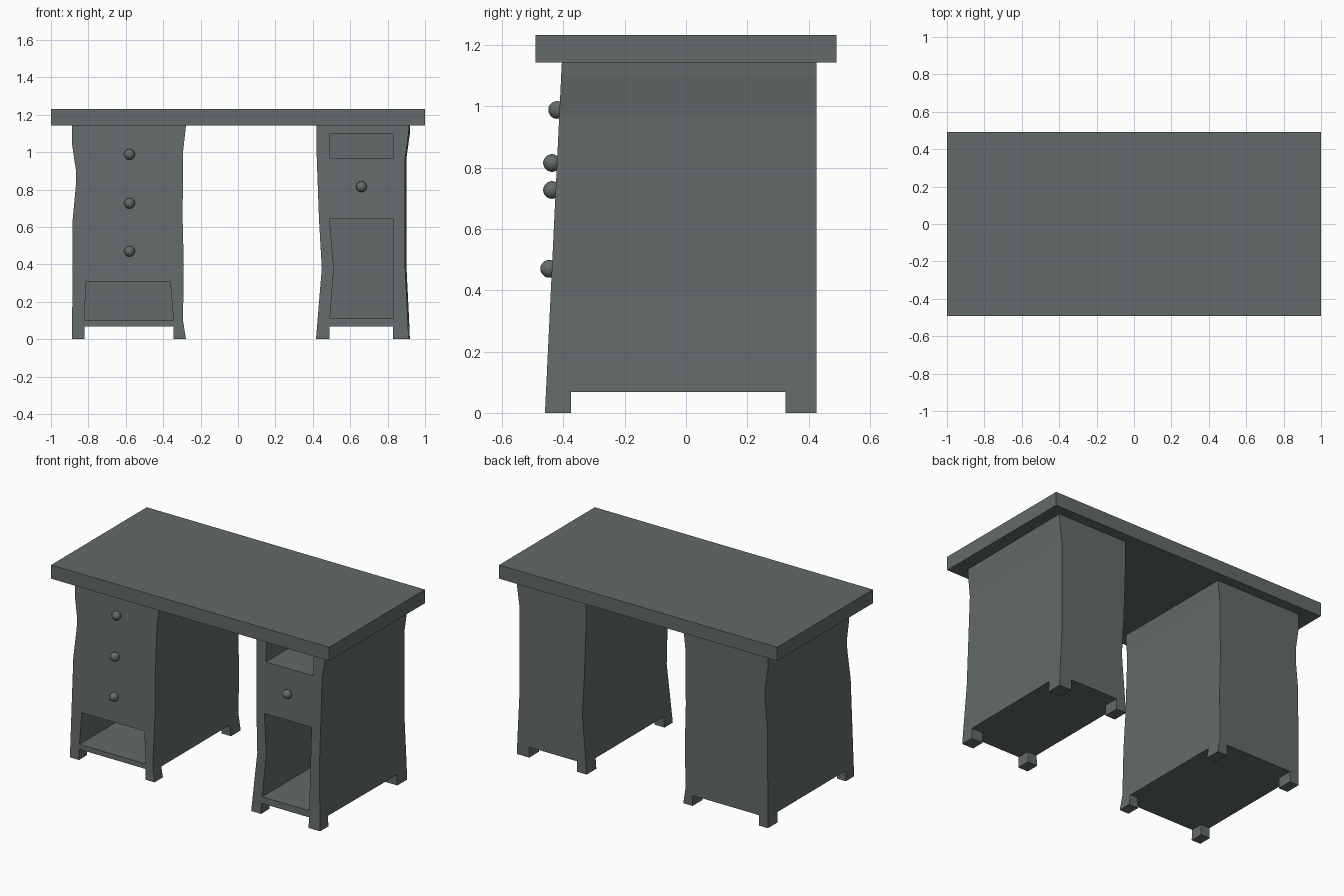
import bpy, bmesh
from mathutils import Matrix

if "Cube" in bpy.data.objects:
    bpy.data.objects.remove(bpy.data.objects["Cube"])

# one painted-wood colour for the whole desk
paint = bpy.data.materials.new("slate_grey_paint")
paint.diffuse_color = (0.125, 0.147, 0.143, 1)
paint.use_nodes = True
paint.node_tree.nodes["Principled BSDF"].inputs["Base Color"].default_value = paint.diffuse_color

TOP, BACK, FOOT = 1.143, 0.425, 0.068


def front_y(z):
    return -0.46 + 0.055 * z / TOP


def at(profile, z):
    # linear interpolation along (z, x) points
    for (z0, x0), (z1, x1) in zip(profile, profile[1:]):
        if z <= z1:
            return x0 + (x1 - x0) * (z - z0) / (z1 - z0)
    return profile[-1][1]


def finish(name, bm):
    bmesh.ops.recalc_face_normals(bm, faces=bm.faces)
    mesh = bpy.data.meshes.new(name)
    bm.to_mesh(mesh)
    bm.free()
    mesh.materials.append(paint)
    ob = bpy.data.objects.new(name, mesh)
    bpy.context.collection.objects.link(ob)
    return ob


def prism(name, outline, y0, y1):
    # xz outline extruded along y
    bm = bmesh.new()
    a = [bm.verts.new((x, y0, z)) for x, z in outline]
    b = [bm.verts.new((x, y1, z)) for x, z in outline]
    bm.faces.new(a)
    bm.faces.new(b[::-1])
    n = len(a)
    for i in range(n):
        j = (i + 1) % n
        bm.faces.new((a[i], b[i], b[j], a[j]))
    return finish(name, bm)


def box(name, x0, x1, y0, y1, z0, z1):
    return prism(name, [(x0, z0), (x1, z0), (x1, z1), (x0, z1)], y0, y1)


def cut(ob, cutter):
    cutter.hide_render = True
    mod = ob.modifiers.new("cut", "BOOLEAN")
    mod.operation = "DIFFERENCE"
    mod.solver = "EXACT"
    mod.object = cutter
    bpy.context.view_layer.objects.active = ob
    bpy.ops.object.modifier_apply(modifier=mod.name)
    bpy.data.objects.remove(cutter)


def pedestal(name, left, right, back_flare, foot_gap, cubbies):
    # wavy-sided body with a leaning front
    bm = bmesh.new()
    rings = []
    for z in sorted({p[0] for p in left + right}):
        l, r, f = at(left, z), at(right, z), front_y(z)
        corners = [(l, f), (r, f), (r + back_flare, BACK), (l, BACK)]
        rings.append([bm.verts.new((x, y, z)) for x, y in corners])
    for a, b in zip(rings, rings[1:]):
        for i in range(4):
            j = (i + 1) % 4
            bm.faces.new((a[i], a[j], b[j], b[i]))
    bm.faces.new(rings[0][::-1])
    bm.faces.new(rings[-1])
    ob = finish(name, bm)
    # gaps between the four feet
    cut(ob, box("foot_gap_x", *foot_gap, -1, 1, -0.1, FOOT))
    cut(ob, box("foot_gap_y", -1.5, 1.5, -0.375, 0.325, -0.1, FOOT))
    # open compartments
    for outline in cubbies:
        cut(ob, prism("compartment", outline, -0.6, 0.37))
    return ob


def knob(name, x, z, y):
    bm = bmesh.new()
    bmesh.ops.create_uvsphere(bm, u_segments=16, v_segments=10, radius=0.029,
                              matrix=Matrix.Translation((x, y, z)))
    for f in bm.faces:
        f.smooth = True
    finish(name, bm)


# desk top
box("desk_top", -1, 1, -0.491, 0.491, TOP, 1.232)

# left pedestal: three drawers over a low compartment
pedestal("left_pedestal",
         [(0, -.887), (.64, -.884), (.83, -.866), (.9, -.866), (1.04, -.887), (TOP, -.887)],
         [(0, -.278), (.1, -.294), (.4, -.29), (.64, -.296), (1.0, -.294), (TOP, -.278)],
         0, (-.822, -.345),
         [[(-.822, .1), (-.345, .1), (-.362, .305), (-.812, .305)]])

# right pedestal: small top compartment, drawer and tall compartment
pedestal("right_pedestal",
         [(0, .417), (.38, .448), (.64, .433), (1.0, .42), (TOP, .42)],
         [(0, .912), (.1, .908), (.38, .894), (.97, .894), (1.1, .912), (TOP, .914)],
         0.007, (.488, .83),
         [[(.49, .97), (.83, .97), (.83, 1.1), (.49, 1.1)],
          [(.492, .11), (.83, .11), (.83, .642), (.49, .642), (.512, .38)]])

# drawer knobs
for i, (x, z, y) in enumerate([(-.58, .988, -.42), (-.58, .727, -.437),
                               (-.58, .47, -.446), (.66, .815, -.437)]):
    knob(f"drawer_knob_{i + 1}", x, z, y)
